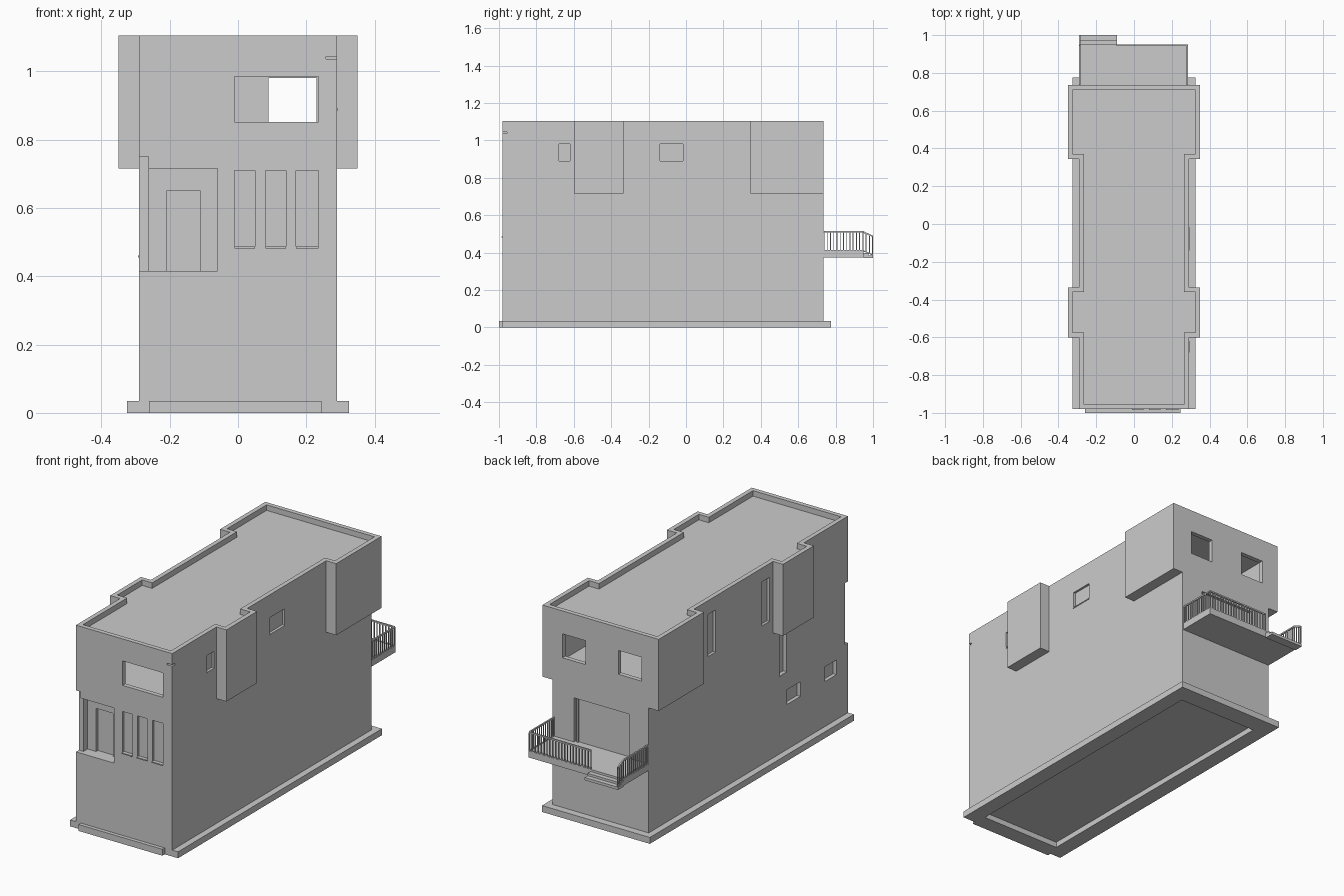
import bpy, bmesh
from mathutils import Vector, Matrix

if "Cube" in bpy.data.objects:
    bpy.data.objects.remove(bpy.data.objects["Cube"])


def finish(name, bm):
    bmesh.ops.recalc_face_normals(bm, faces=bm.faces)
    me = bpy.data.meshes.new(name)
    bm.to_mesh(me)
    bm.free()
    ob = bpy.data.objects.new(name, me)
    bpy.context.collection.objects.link(ob)
    return ob


def add_box(bm, x0, x1, y0, y1, z0, z1):
    m = Matrix.Translation(((x0 + x1) / 2, (y0 + y1) / 2, (z0 + z1) / 2))
    m = m @ Matrix.Diagonal((x1 - x0, y1 - y0, z1 - z0, 1))
    bmesh.ops.create_cube(bm, size=1, matrix=m)


def boxes(name, *dims):
    bm = bmesh.new()
    for d in dims:
        add_box(bm, *d)
    return finish(name, bm)


def prism(name, pts, z0, z1):
    bm = bmesh.new()
    f = bm.faces.new([bm.verts.new((x, y, z0)) for x, y in pts])
    r = bmesh.ops.extrude_face_region(bm, geom=[f])
    vs = [v for v in r["geom"] if isinstance(v, bmesh.types.BMVert)]
    bmesh.ops.translate(bm, verts=vs, vec=(0, 0, z1 - z0))
    return finish(name, bm)


def cut(ob, cutter):
    cutter.hide_render = True
    mod = ob.modifiers.new("cut", "BOOLEAN")
    mod.operation = "DIFFERENCE"
    mod.solver = "EXACT"
    mod.object = cutter
    bpy.context.view_layer.objects.active = ob
    bpy.ops.object.modifier_apply(modifier=mod.name)
    bpy.data.objects.remove(cutter)


def cut_boxes(ob, dims):
    for d in dims:
        cut(ob, boxes("cutter", d))


def plan(i):
    """Upper floor outline with four bays, inset by i."""
    n, w = 0.29 - i, 0.35 - i
    right = [(n, -0.98 + i), (n, -0.6 + i), (w, -0.6 + i), (w, -0.335 - i),
             (n, -0.335 - i), (n, 0.345 + i), (w, 0.345 + i), (w, 0.735 - i)]
    return right + [(-x, y) for x, y in reversed(right)]


# Plinth with the hollow underside and front ledge
plinth = boxes("plinth", (-0.325, 0.325, -0.98, 0.775, 0, 0.035))
cut_boxes(plinth, [(-0.24, 0.24, -0.91, 0.67, -0.1, 0.03)])
boxes("front_ledge", (-0.26, 0.245, -1.0, -0.98, 0, 0.035))

# Lower walls
corner = (-0.4, -0.262, -1.1, -0.955, 0.415, 0.75)
lower = boxes("lower_walls", (-0.29, 0.29, -0.98, 0.735, 0.035, 0.715))
cuts = [corner,
        (-0.262, -0.06, -1.1, -0.92, 0.415, 0.715),       # entrance alcove
        (-0.21, -0.11, -1.0, -0.905, 0.415, 0.65),        # front door
        (-0.17, 0.16, 0.72, 0.8, 0.41, 0.65),             # balcony door
        (-0.4, -0.27, -0.45, -0.39, 0.46, 0.70),          # tall side window
        (-0.4, -0.27, -0.57, -0.455, 0.28, 0.36),         # small side windows
        (-0.4, -0.27, -0.88, -0.78, 0.28, 0.36)]
front_windows = [(-0.01, 0.05), (0.08, 0.14), (0.17, 0.235)]
cuts += [(a, b, -1.1, -0.965, 0.485, 0.71) for a, b in front_windows]
cut_boxes(lower, cuts)

# Upper walls: hollow room, sunken roof, windows
upper = prism("upper_walls", plan(0), 0.715, 1.105)
cut(upper, prism("cutter", plan(0.025), 0.76, 1.05))
cut(upper, prism("cutter", plan(0.025), 1.075, 1.2))
cut_boxes(upper, [
    corner,
    (-0.01, 0.235, -1.1, -0.94, 0.845, 0.985),            # front window
    (0.09, 0.23, 0.69, 0.8, 0.85, 0.98),                  # back windows
    (-0.247, -0.107, 0.69, 0.8, 0.85, 0.98),
    (0.278, 0.4, -0.68, -0.62, 0.89, 0.98),               # right windows
    (0.278, 0.4, -0.14, -0.015, 0.89, 0.98),
    (-0.4, -0.275, 0.16, 0.225, 0.80, 1.03),              # left tall windows
    (-0.4, -0.275, -0.305, -0.24, 0.79, 1.03),
    (0.257, 0.4, -1.1, -0.957, 1.036, 1.044)])            # drain slot

# Window sills
sills = [(a, b, -0.986, -0.966, 0.481, 0.487) for a, b in front_windows]
sills += [(-0.01, 0.235, -0.98, -0.955, 0.845, 0.852),
          (0.278, 0.293, -0.68, -0.62, 0.886, 0.891),
          (0.278, 0.293, -0.14, -0.015, 0.886, 0.891),
          (-0.293, -0.272, -0.45, -0.39, 0.455, 0.461)]
boxes("window_sills", *sills)

# Balcony door frame post
boxes("balcony_door_frame", (0.14, 0.15, 0.722, 0.73, 0.41, 0.645))

# Balcony slab and steps
boxes("balcony_slab", (-0.29, 0.285, 0.735, 0.95, 0.375, 0.41))
boxes("balcony_steps", (-0.29, -0.09, 0.95, 0.975, 0.37, 0.398),
      (-0.29, -0.09, 0.975, 1.0, 0.37, 0.385))


def bar(bm, p, q, w):
    p, q = Vector(p), Vector(q)
    d = q - p
    m = Matrix.Translation((p + q) / 2) @ d.to_track_quat("Z", "Y").to_matrix().to_4x4()
    bmesh.ops.create_cube(bm, size=1, matrix=m @ Matrix.Diagonal((w, w, d.length, 1)))


def railing(name, p, q, n, h=0.1):
    """Railing between two foot points with n balusters."""
    bm = bmesh.new()
    p, q, up = Vector(p), Vector(q), Vector((0, 0, h))
    bar(bm, p + up, q + up, 0.008)
    bar(bm, p, q, 0.006)
    for k in range(n):
        f = p.lerp(q, k / (n - 1))
        bar(bm, f, f + up, 0.005)
    return finish(name, bm)


# Balcony railings
railing("railing_right", (0.281, 0.738, 0.411), (0.281, 0.946, 0.411), 13)
railing("railing_left", (-0.286, 0.738, 0.411), (-0.286, 0.946, 0.411), 13)
railing("railing_back", (0.281, 0.946, 0.411), (-0.09, 0.946, 0.411), 22)
railing("railing_steps", (-0.286, 0.946, 0.411), (-0.286, 0.997, 0.388), 4)
